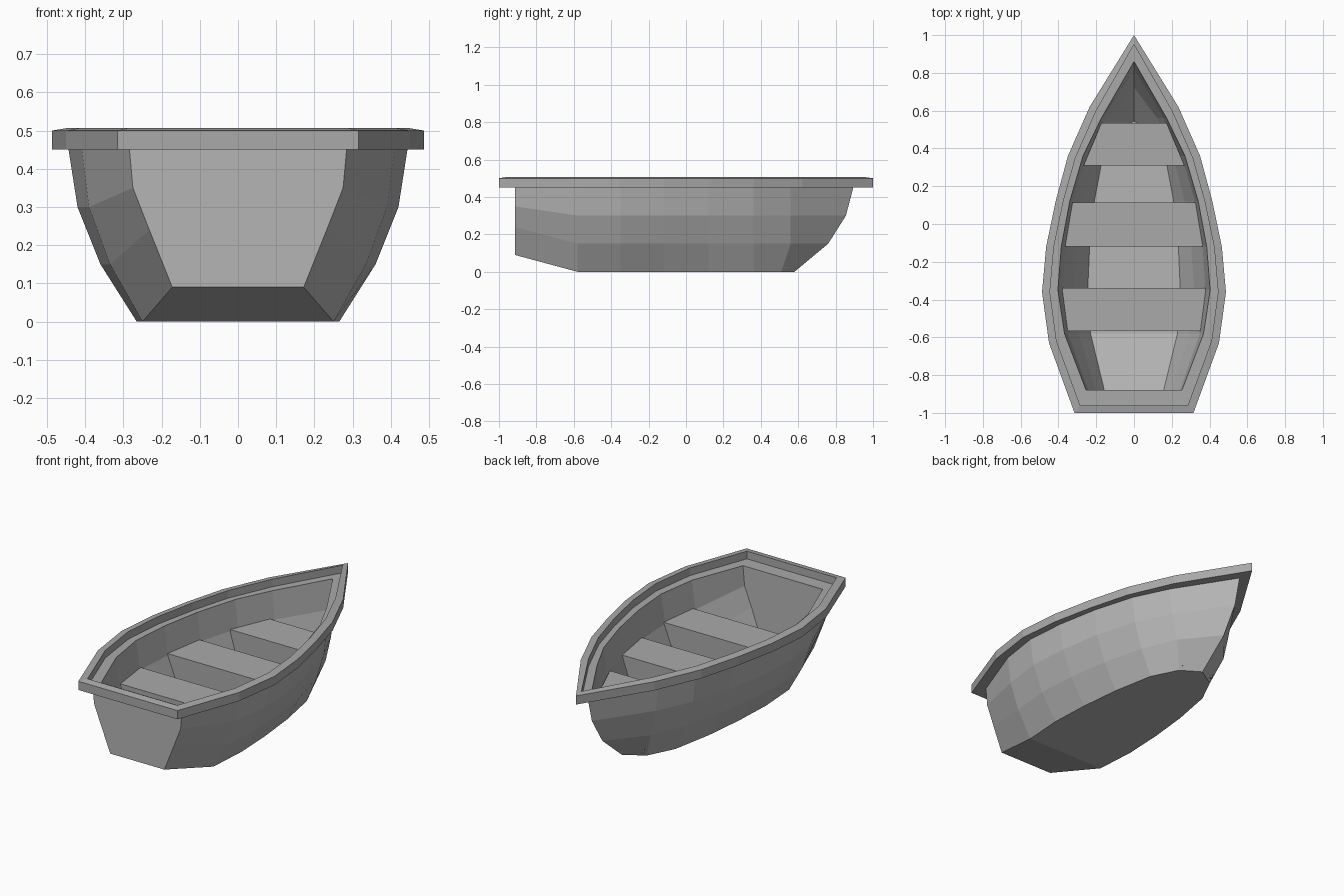
import bpy, bmesh

if "Cube" in bpy.data.objects:
    bpy.data.objects.remove(bpy.data.objects["Cube"], do_unlink=True)


def material(name, value):
    m = bpy.data.materials.new(name)
    m.use_nodes = True
    color = (value, value, value, 1)
    m.diffuse_color = color
    m.node_tree.nodes["Principled BSDF"].inputs["Base Color"].default_value = color
    return m


HULL_GREY = material("hull grey", 0.46)
TRIM_GREY = material("trim grey", 0.40)


def finish(name, bm, mat):
    bmesh.ops.remove_doubles(bm, verts=bm.verts, dist=0.0005)
    bmesh.ops.recalc_face_normals(bm, faces=bm.faces)
    mesh = bpy.data.meshes.new(name)
    bm.to_mesh(mesh)
    bm.free()
    mesh.materials.append(mat)
    obj = bpy.data.objects.new(name, mesh)
    bpy.context.collection.objects.link(obj)
    return obj


def bridge(bm, a, b):
    """Quads between two closed rings of equal length."""
    n = len(a)
    for i in range(n):
        j = (i + 1) % n
        bm.faces.new((a[i], a[j], b[j], b[i]))


def ring(half):
    """Mirror a half outline (stern to bow) into a closed loop."""
    return half + [(-x, y, z) for x, y, z in reversed(half[:-1])]


# Hull shape: half widths at each station for four levels, stern to bow
STATIONS = [-0.915, -0.58, -0.35, -0.12, 0.12, 0.36, 0.56]
HEIGHTS = [0, 0.15, 0.30, 0.46]
STERN_HEIGHTS = [0.09, 0.24, 0.35, 0.46]
BOW = [0.58, 0.76, 0.855, 0.897]
LEVELS = [
    [0.172, 0.25, 0.265, 0.255, 0.23, 0.185, 0.11],
    [0.232, 0.335, 0.36, 0.345, 0.31, 0.25, 0.165],
    [0.275, 0.39, 0.42, 0.405, 0.365, 0.295, 0.20],
    [0.285, 0.41, 0.445, 0.427, 0.382, 0.312, 0.215],
]


def level_half(k, inside):
    thick = (0.02 if k == 0 else 0.042) if inside else 0
    pts = []
    for i, (y, w) in enumerate(zip(STATIONS, LEVELS[k])):
        z = STERN_HEIGHTS[k] if i == 0 else HEIGHTS[k]
        if i == 6 and k == 0:
            y -= 0.05
        if inside:
            y += 0.035 if i == 0 else 0
            z += 0.03 if k == 0 else 0
        pts.append((w - thick * (0.75 if i == 0 else 1), y, z))
    lift = 0.03 if inside and k == 0 else 0
    pts.append((0, BOW[k] - (0.037 if inside else 0), HEIGHTS[k] + lift))
    return pts


# Hull: outer and inner skins joined by the top edge
bm = bmesh.new()
tops = []
for inside in (False, True):
    loops = [[bm.verts.new(p) for p in ring(level_half(k, inside))] for k in range(4)]
    for low, high in zip(loops, loops[1:]):
        bridge(bm, low, high)
    floor = loops[0]
    bm.faces.new((floor[0], floor[1], floor[-2], floor[-1]))
    bm.faces.new(floor[1:-1])
    tops.append(loops[3])
bridge(bm, *tops)
finish("hull", bm, HULL_GREY)

# Rim: stepped rail around the top, with a low inner ledge
OUTER = [(0.315, -1), (0.45, -0.63), (0.487, -0.36), (0.465, -0.12),
         (0.415, 0.12), (0.35, 0.36), (0.235, 0.62), (0, 1)]
STEP = [(0.285, -0.96), (0.41, -0.62), (0.445, -0.36), (0.424, -0.12),
        (0.374, 0.12), (0.31, 0.35), (0.20, 0.60), (0, 0.95)]


def flat(half, z):
    return [(x, y, z) for x, y in half]


inner = [(x, y) for x, y, z in level_half(3, True)]
profiles = [flat(OUTER, 0.45), flat(OUTER, 0.50), flat(STEP, 0.507),
            flat(STEP, 0.463), flat(inner, 0.463), flat(inner, 0.45)]
bm = bmesh.new()
loops = [[bm.verts.new(p) for p in ring(h)] for h in profiles]
for a, b in zip(loops, loops[1:] + loops[:1]):
    bridge(bm, a, b)
finish("rim", bm, TRIM_GREY)

# Benches: solid blocks that narrow downward with the hull walls
SEAT = 0.31
for name, y0, y1, w0, w1 in (("rear_bench", -0.567, -0.34, 0.355, 0.38),
                             ("middle_bench", -0.12, 0.115, 0.365, 0.325),
                             ("front_bench", 0.31, 0.535, 0.267, 0.172)):
    bm = bmesh.new()
    loops = []
    for z, shrink in ((0.02, 0.135), (0.16, 0.045), (SEAT, 0)):
        k = shrink * (0.5 if name == "front_bench" else 1)
        loops.append([bm.verts.new(p) for p in (
            (-w0 + k, y0, z), (w0 - k, y0, z), (w1 - k, y1, z), (-w1 + k, y1, z))])
    bridge(bm, loops[0], loops[1])
    bridge(bm, loops[1], loops[2])
    bm.faces.new(loops[0])
    bm.faces.new(loops[2])
    finish(name, bm, TRIM_GREY)
